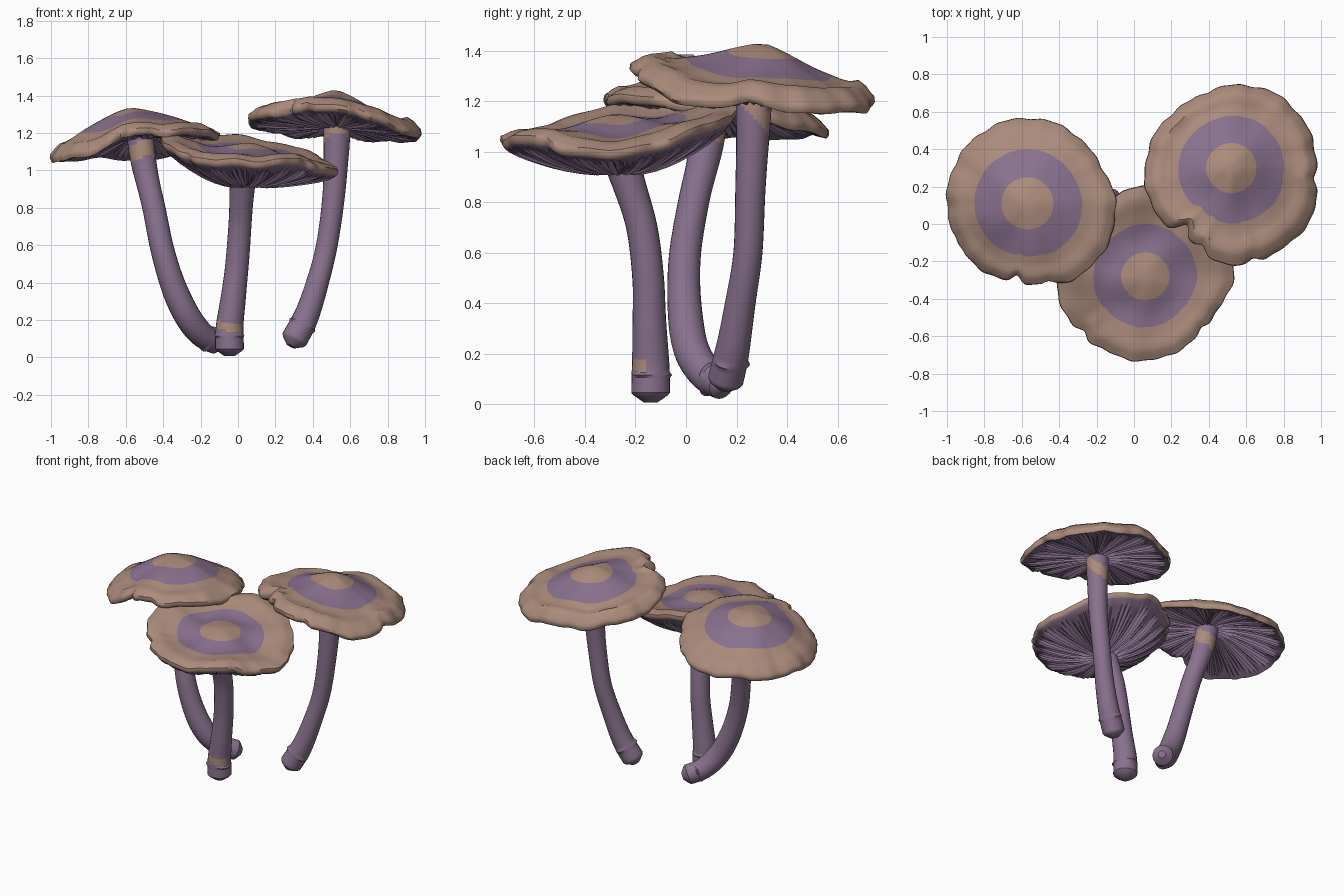
import bpy, bmesh, math
from mathutils import Vector

cube = bpy.data.objects.get("Cube")
if cube:
    bpy.data.objects.remove(cube)


def material(name, rgb):
    m = bpy.data.materials.new(name)
    m.use_nodes = True
    m.diffuse_color = (*rgb, 1)
    m.node_tree.nodes["Principled BSDF"].inputs["Base Color"].default_value = (*rgb, 1)
    return m


BROWN, PURPLE = 0, 1
MATS = [material("dusty_brown", (0.41, 0.26, 0.20)),
        material("muted_purple", (0.25, 0.165, 0.27))]


def finish(bm, name, angle):
    bmesh.ops.recalc_face_normals(bm, faces=bm.faces)
    mesh = bpy.data.meshes.new(name)
    bm.to_mesh(mesh)
    bm.free()
    for m in MATS:
        mesh.materials.append(m)
    ob = bpy.data.objects.new(name, mesh)
    bpy.context.collection.objects.link(ob)
    bpy.ops.object.select_all(action='DESELECT')
    bpy.context.view_layer.objects.active = ob
    ob.select_set(True)
    bpy.ops.object.shade_smooth_by_angle(angle=math.radians(angle))


def spline(p0, p1, p2, p3, f):
    return 0.5 * (2 * p1 + (p2 - p0) * f + (2 * p0 - 5 * p1 + 4 * p2 - p3) * f * f
                  + (3 * p1 - p0 - 3 * p2 + p3) * f ** 3)


def around(values, a):
    """Smooth closed interpolation of evenly spaced values."""
    n = len(values)
    x = (a / math.tau * n) % n
    i = int(x)
    return spline(*(values[(i + k) % n] for k in (-1, 0, 1, 2)), x - i)


def bridge(bm, a, b, mat):
    n = len(a)
    for i in range(n):
        j = (i + 1) % n
        f = bm.faces.new((a[i], a[j], b[j], b[i]))
        f.material_index = mat(f) if callable(mat) else mat


def cap(name, centre, top, root, stem, core, radii, rims, notches, power, knob, curl, under, seed):
    """Wavy cap: coloured top rings, rolled lip and ridged gills."""
    bm = bmesh.new()
    N = 168
    cx, cy = centre
    sx, sy = stem
    angles = [math.tau * i / N for i in range(N)]

    def rim(a):
        r, z = around(radii, a), around(rims, a)
        r += 0.004 * math.sin(11 * a + seed) + 0.003 * math.sin(23 * a + 2 * seed)
        z += 0.007 * math.sin(7 * a + seed) + 0.004 * math.sin(13 * a + 3 * seed)
        for deg, depth, width in notches:
            d = (a - math.radians(deg) + math.pi) % math.tau - math.pi
            g = math.exp(-(math.degrees(d) / width) ** 2)
            r -= depth * g
            z += 0.3 * depth * g
        return r, z

    edge = [rim(a) for a in angles]
    # Rim heights without the small ripples, used towards the middle
    calm = [around(rims, a) for a in angles]

    def ring(t, height, shift=0.0):
        out = []
        for i, a in enumerate(angles):
            r, z = edge[i]
            mix = t * t
            rr = t * (r * mix + core * (1 - mix))
            x = cx + (sx - cx) * shift + rr * math.cos(a)
            y = cy + (sy - cy) * shift + rr * math.sin(a)
            z = calm[i] + (z - calm[i]) * t ** 3
            out.append(bm.verts.new((x, y, height(t, z, a, i))))
        return out

    def upper(t, z, a, i):
        wave = 0.010 * t * t * (1 - t) * 4 * math.sin(5 * a + seed + 4 * t)
        bump = knob * (math.exp(-(t / 0.2) ** 2) - math.exp(-((t - 0.5) / 0.18) ** 2))
        roll = curl * math.exp(-((t - 0.89) / 0.08) ** 2)
        return top + (z - top) * t ** power + wave + bump + roll

    def gills(t, z, a, i):
        ridge = 0.008 * (1 if i % 2 else -1) * (1 + 0.6 * math.sin(7 * i + seed))
        return root + (z - 0.035 - root) * t ** under + ridge * min(1, 4 * t, 8 * (1 - t))

    # Top surface
    steps = [0.06, 0.14, 0.23, 0.31, 0.4, 0.48, 0.56, 0.64, 0.72, 0.8, 0.87, 0.93, 0.97, 1]
    prev = ring(steps[0], upper)
    bm.faces.new(prev).material_index = BROWN
    for t in steps[1:]:
        cur = ring(t, upper)
        bridge(bm, prev, cur, PURPLE if 0.31 < t < 0.65 else BROWN)
        prev = cur

    # Rolled lip
    for t, drop in ((1.005, 0.016), (0.985, 0.032)):
        cur = ring(t, lambda t, z, a, i: z - drop)
        bridge(bm, prev, cur, BROWN)
        prev = cur

    # Gills
    for t in (0.95, 0.9, 0.82, 0.72, 0.6, 0.48, 0.36, 0.24, 0.12):
        cur = ring(t, gills, 1 - t)
        bridge(bm, prev, cur, PURPLE)
        prev = cur
    bm.faces.new(prev).material_index = PURPLE
    finish(bm, name, 50)


def stem(name, points, radii, band):
    """Curved stalk from top to its broken, pointed base."""
    bm = bmesh.new()
    low, high, slant, facing = band
    slant, facing = Vector(slant), Vector(facing)
    pts = [Vector(p) for p in points]
    pts = [2 * pts[0] - pts[1]] + pts + [2 * pts[-1] - pts[-2]]
    path = [spline(*pts[i:i + 4], k / 12) for i in range(len(pts) - 3) for k in range(12)]
    path.append(pts[-2])
    last = len(path) - 1
    sides, prev = 24, None

    def stain(f):
        c = f.calc_center_median()
        out = c - p
        on = out.dot(facing) >= 0 and low < c.z - out.dot(slant) < high
        return BROWN if on else PURPLE

    for i, p in enumerate(path):
        tan = (path[min(i + 1, last)] - path[max(i - 1, 0)]).normalized()
        u = tan.cross(Vector((0, 1, 0))).normalized()
        v = tan.cross(u)
        r = around(radii + radii[::-1], math.pi * (i / last) * 0.9 + 0.15)
        r *= 1 - 0.12 * (i == last)
        cur = []
        for k in range(sides):
            a = math.tau * k / sides
            # Torn skin just above the base
            torn = 0.005 * (i == last - 8) * (1 + math.sin(3 * a))
            cur.append(bm.verts.new(p + (u * math.cos(a) + v * math.sin(a)) * (r + torn)))
        if prev:
            bridge(bm, prev, cur, stain)
        else:
            bm.faces.new(cur).material_index = PURPLE
        prev = cur
    end = [bm.verts.new(path[-1] + (w.co - path[-1]) * 0.4 + tan * 0.028) for w in prev]
    bridge(bm, prev, end, PURPLE)
    bm.faces.new(end).material_index = PURPLE
    finish(bm, name, 35)


# Mushroom on the right side
cap("right_cap", (-0.57, 0.11), 1.335, 1.18, (-0.53, 0.1), 0.45,
    [.47, .44, .45, .455, .45, .44, .43, .43, .43, .43, .47, .48],
    [1.19, 1.15, 1.10, 1.09, 1.09, 1.08, 1.08, 1.08, 1.12, 1.21, 1.22, 1.21],
    [(262, 0.04, 4), (285, 0.02, 4), (205, 0.015, 4)], 1.4, 0.0, 0.018, 1.6, 0.4)
stem("right_stem",
     [(-.53, .1, 1.22), (-.5, .08, 1.02), (-.45, .03, .8), (-.405, -.005, .58), (-.345, -.005, .38),
      (-.27, .02, .22), (-.19, .08, .12), (-.11, .15, .08)],
     [.07, .07, .062, .062, .065, .07, .07, .066], (1.045, 1.13, (.3, -.4, 0), (0, 0, 0)))

# Mushroom at the front
cap("front_cap", (0.06, -0.28), 1.13, 0.915, (0.05, -0.26), 0.41,
    [.47, .46, .47, .48, .45, .45, .47, .47, .45, .45, .43, .42],
    [1.0, 1.06, 1.12, 1.17, 1.18, 1.18, 1.18, 1.11, 1.06, 1.05, 1.06, 1.03],
    [(222, 0.025, 5), (318, 0.012, 4)], 1.6, 0.018, 0.018, 2.4, 1.7)
stem("front_stem",
     [(.03, -.27, 1.0), (.02, -.225, .87), (.01, -.175, .7), (-.005, -.15, .5), (-.025, -.145, .32),
      (-.045, -.14, .16), (-.045, -.14, .035)],
     [.073, .068, .062, .062, .064, .07, .076], (.14, .185, (-.2, 0, 0), (-.3, -1, 0)))

# Mushroom at the back left
cap("left_cap", (0.52, 0.30), 1.42, 1.23, (0.53, 0.27), 0.43,
    [.46, .46, .46, .44, .42, .44, .46, .47, .45, .52, .51, .50],
    [1.21, 1.18, 1.19, 1.21, 1.21, 1.24, 1.27, 1.31, 1.33, 1.35, 1.27, 1.21],
    [(232, 0.06, 5), (284, 0.03, 4), (250, 0.03, 4), (352, 0.03, 5)], 1.3, 0.01, 0.035, 1.4, 2.9)
stem("left_stem",
     [(.53, .27, 1.27), (.525, .265, 1.08), (.51, .255, .85), (.475, .245, .6), (.425, .215, .4),
      (.365, .185, .22), (.295, .155, .085)],
     [.074, .07, .062, .058, .058, .063, .07], (1.13, 1.22, (0, -1, 0), (0, 0, 0)))
